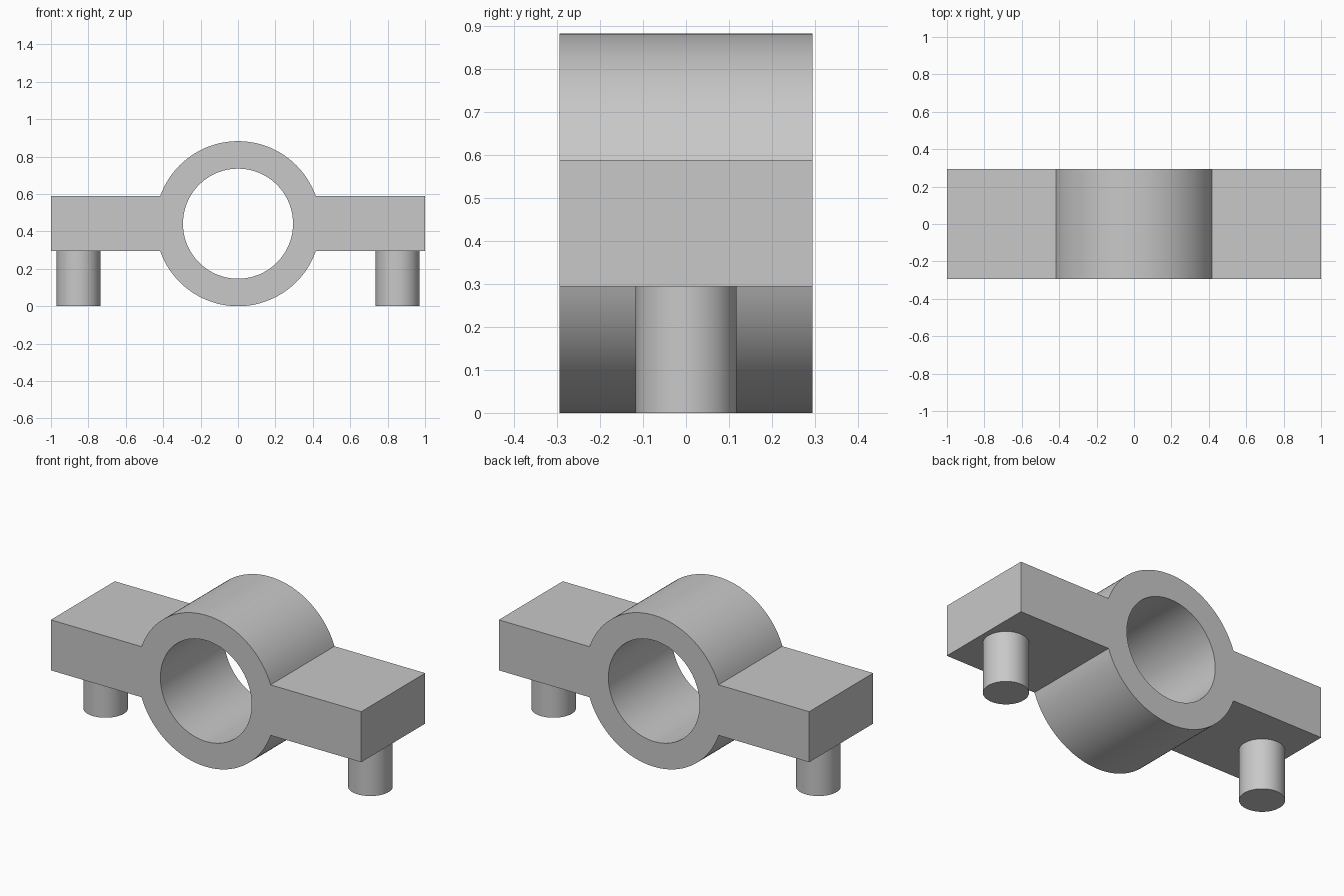
import bpy, bmesh
from math import asin, cos, sin, pi, radians

if "Cube" in bpy.data.objects:
    bpy.data.objects.remove(bpy.data.objects["Cube"])

U = 2 / 6.8                     # base module
R_OUT, R_IN = 1.5 * U, U        # bearing ring radii
DEPTH = 2 * U
ARM_HALF = 0.5 * U
CENTRE_Z = R_OUT

grey = bpy.data.materials.new("plain_grey")
grey.use_nodes = True
COLOUR = (0.58, 0.58, 0.58, 1)
grey.diffuse_color = COLOUR
grey.node_tree.nodes["Principled BSDF"].inputs["Base Color"].default_value = COLOUR


def smooth(obj):
    bpy.ops.object.select_all(action="DESELECT")
    obj.select_set(True)
    bpy.context.view_layer.objects.active = obj
    bpy.ops.object.shade_smooth_by_angle(angle=radians(15))


# Ring angles, with exact stops where the arms meet the ring
a = asin(ARM_HALF / R_OUT)
stops = [(-a, a, 16), (a, pi - a, 56), (pi - a, pi + a, 16), (pi + a, 2 * pi - a, 56)]
angles, on_arm = [], []
for start, end, n in stops:
    angles += [start + (end - start) * i / n for i in range(n)]
    on_arm += [n == 16] * n

# Bracket body: ring and two arms in one front profile, extruded backwards
bm = bmesh.new()


def point(x, z):
    return bm.verts.new((x, -DEPTH / 2, CENTRE_Z + z))


inner = [point(R_IN * cos(t), R_IN * sin(t)) for t in angles]
outer = [point(R_OUT * cos(t), R_OUT * sin(t)) for t in angles]
count = len(angles)
for i in range(count):
    j = (i + 1) % count
    bm.faces.new((inner[i], outer[i], outer[j], inner[j]))
for side, first in ((1, 0), (-1, 72)):
    arc = outer[first:first + 17]
    bm.faces.new(arc[::-1] + [point(side, -side * ARM_HALF), point(side, side * ARM_HALF)])

bmesh.ops.dissolve_edges(bm, edges=[e for e in bm.edges if len(e.link_faces) == 2
                                    and all(len(f.verts) > 4 for f in e.link_faces)])
front = bm.faces[:]
ext = bmesh.ops.extrude_face_region(bm, geom=front, use_keep_orig=True)
moved = [g for g in ext["geom"] if isinstance(g, bmesh.types.BMVert)]
bmesh.ops.translate(bm, verts=moved, vec=(0, DEPTH, 0))
bmesh.ops.recalc_face_normals(bm, faces=bm.faces)
mesh = bpy.data.meshes.new("bracket_body")
bm.to_mesh(mesh)
bm.free()
body = bpy.data.objects.new("bracket_body", mesh)
bpy.context.collection.objects.link(body)
mesh.materials.append(grey)
smooth(body)

# Locating pegs under both arms
for side, name in ((1, "left_peg"), (-1, "right_peg")):
    bpy.ops.mesh.primitive_cylinder_add(vertices=64, radius=0.4 * U, depth=U,
                                        location=(side * 2.9 * U, 0, U / 2))
    peg = bpy.context.object
    peg.name = name
    peg.data.materials.append(grey)
    smooth(peg)
